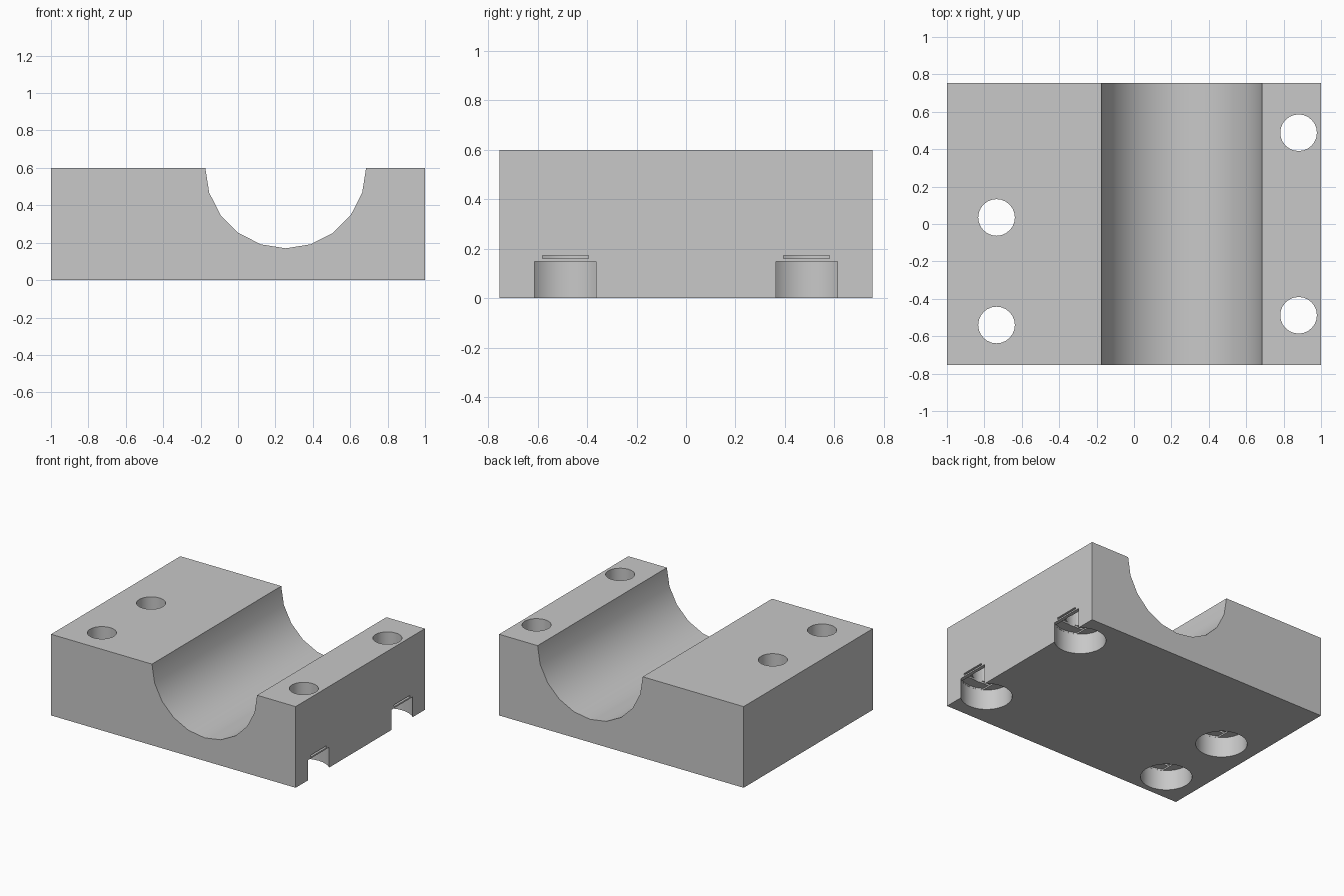
import bpy
import bmesh
from math import sin, cos, pi, asin, radians

cube = bpy.data.objects.get("Cube")
if cube:
    bpy.data.objects.remove(cube, do_unlink=True)

WIDTH, DEPTH, HEIGHT = 2.0, 1.51, 0.6
BORE_X, BORE_R = 0.255, 0.43
HOLE_R, RECESS_R, SLOT_W = 0.098, 0.173, 0.093
RECESS_TOP, LOWER_TOP, UPPER_TOP = 0.149, 0.16, 0.173
HOLES = [(-0.735, 0.035), (-0.735, -0.54), (0.88, 0.488), (0.88, -0.488)]

grey = bpy.data.materials.new("plain_grey")
grey.use_nodes = True
colour = (0.58, 0.58, 0.58, 1)
grey.diffuse_color = colour
grey.node_tree.nodes["Principled BSDF"].inputs["Base Color"].default_value = colour


def prism(name, base, offset):
    """Extrude a closed outline of 3D points along an offset."""
    bm = bmesh.new()
    face = bm.faces.new([bm.verts.new(p) for p in base])
    moved = bmesh.ops.extrude_face_region(bm, geom=[face])["geom"]
    verts = [v for v in moved if isinstance(v, bmesh.types.BMVert)]
    bmesh.ops.translate(bm, verts=verts, vec=offset)
    bmesh.ops.recalc_face_normals(bm, faces=bm.faces)
    mesh = bpy.data.meshes.new(name)
    bm.to_mesh(mesh)
    bm.free()
    mesh.materials.append(grey)
    obj = bpy.data.objects.new(name, mesh)
    bpy.context.collection.objects.link(obj)
    return obj


def circle(r, n):
    return [(r * cos(2 * pi * i / n), r * sin(2 * pi * i / n)) for i in range(n)]


def slot(r, half, n=6):
    """A strip along x with rounded ends that follow a circle."""
    a = asin(half / r)
    arc = [a * (2 * i / n - 1) for i in range(n + 1)]
    return [(r * cos(t), r * sin(t)) for t in arc + [t + pi for t in arc]]


def upright(name, outline, centre, low, high):
    base = [(x + centre[0], y + centre[1], low) for x, y in outline]
    return prism(name, base, (0, 0, high - low))


def cut(target, cutter):
    cutter.hide_render = True
    mod = target.modifiers.new("cut", "BOOLEAN")
    mod.operation = "DIFFERENCE"
    mod.solver = "EXACT"
    mod.object = cutter
    bpy.context.view_layer.objects.active = target
    bpy.ops.object.modifier_apply(modifier=mod.name)
    bpy.data.objects.remove(cutter, do_unlink=True)


# Solid block
corners = [(sx * WIDTH / 2, sy * DEPTH / 2)
           for sx, sy in ((-1, -1), (1, -1), (1, 1), (-1, 1))]
block = upright("clamp_block", corners, (0, 0), 0, HEIGHT)

# Half-round channel from front to back
channel = [(x + BORE_X, -1, z + HEIGHT) for x, z in circle(BORE_R, 20)]
cut(block, prism("channel_cutter", channel, (0, 2, 0)))

# Screw holes: wide recess, two thin crossed slots, through hole
lower_slot = [(-y, x) for x, y in slot(RECESS_R - 0.001, SLOT_W)]
upper_slot = slot(RECESS_R - 0.001, SLOT_W)
for c in HOLES:
    cut(block, upright("recess_cutter", circle(RECESS_R, 32), c, -0.1, RECESS_TOP))
    cut(block, upright("lower_slot_cutter", lower_slot, c, 0.1, LOWER_TOP))
    cut(block, upright("upper_slot_cutter", upper_slot, c, LOWER_TOP, UPPER_TOP))
    cut(block, upright("hole_cutter", circle(HOLE_R, 24), c, -0.1, HEIGHT + 0.1))

# Smooth round walls, sharp edges elsewhere
bpy.ops.object.select_all(action="DESELECT")
block.select_set(True)
bpy.context.view_layer.objects.active = block
bpy.ops.object.shade_smooth_by_angle(angle=radians(30))
